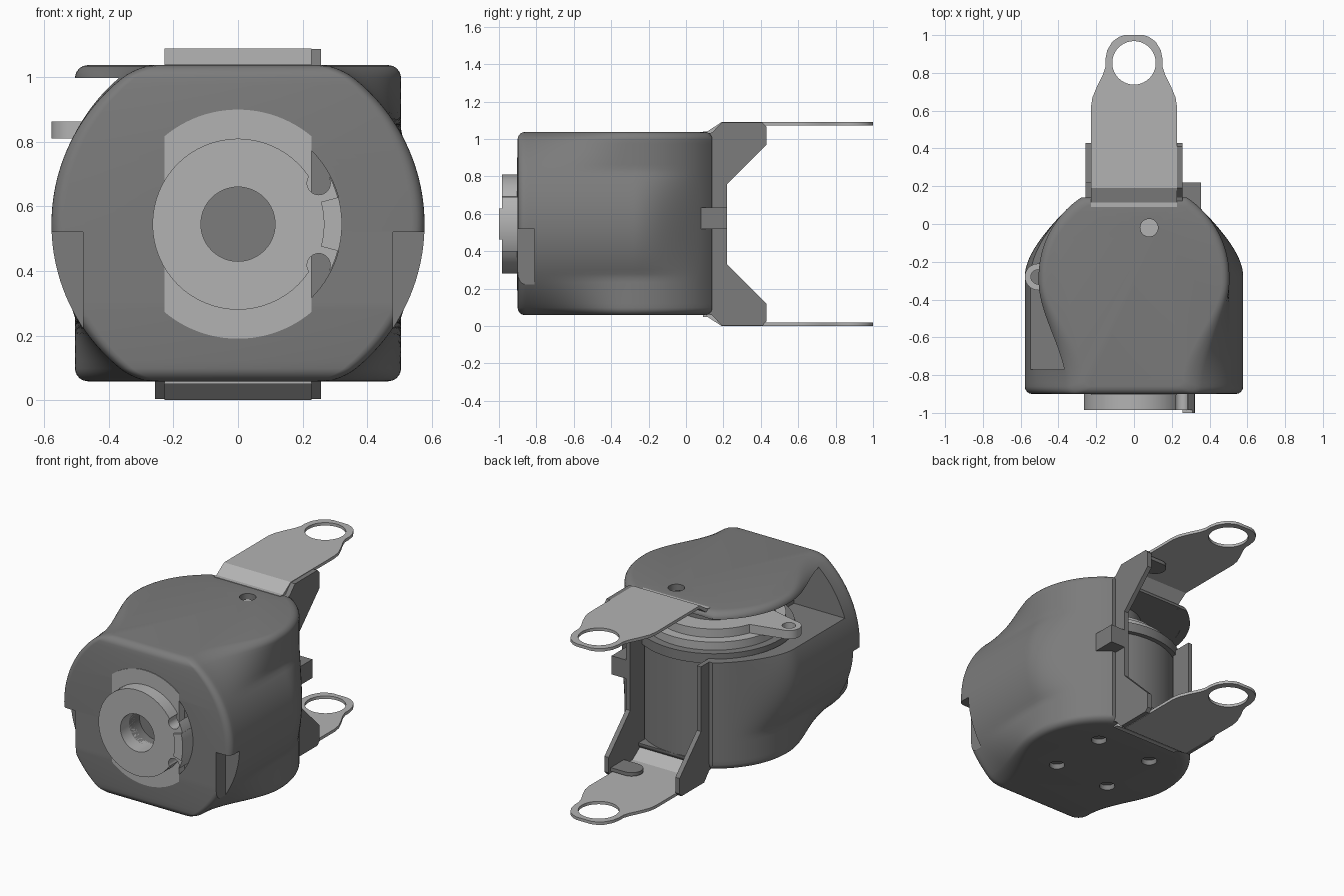
import bpy, bmesh
from math import sin, cos, pi, sqrt, radians

if "Cube" in bpy.data.objects:
    bpy.data.objects.remove(bpy.data.objects["Cube"])

ZC = 0.545          # barrel axis height
YC = -0.28          # motor axis


def material(name, v):
    m = bpy.data.materials.new(name)
    m.diffuse_color = (v, v, v, 1)
    m.use_nodes = True
    m.node_tree.nodes["Principled BSDF"].inputs["Base Color"].default_value = m.diffuse_color
    return m


DARK, LIGHT = material("dark_grey", 0.2), material("light_grey", 0.45)


def finish(name, bm, mat):
    bmesh.ops.recalc_face_normals(bm, faces=bm.faces)
    me = bpy.data.meshes.new(name)
    bm.to_mesh(me)
    bm.free()
    me.materials.append(mat)
    ob = bpy.data.objects.new(name, me)
    bpy.context.collection.objects.link(ob)
    return ob


def prism(name, pts, axis, lo, hi, mat=DARK):
    """Extrude a 2D outline along an axis."""
    place = {'x': lambda a, b, h: (h, a, b), 'y': lambda a, b, h: (a, h, b),
             'z': lambda a, b, h: (a, b, h)}[axis]
    bm = bmesh.new()
    rings = [[bm.verts.new(place(a, b, h)) for a, b in pts] for h in (lo, hi)]
    n = len(pts)
    for r in rings:
        bm.faces.new(r)
    for i in range(n):
        j = (i + 1) % n
        bm.faces.new((rings[0][i], rings[0][j], rings[1][j], rings[1][i]))
    return finish(name, bm, mat)


def arc(a, b, r, d0, d1, n=24):
    return [(a + r * cos(radians(d0 + (d1 - d0) * i / n)),
             b + r * sin(radians(d0 + (d1 - d0) * i / n))) for i in range(n + 1)]


def rod(name, a, b, r, axis, lo, hi, mat=DARK, n=64):
    return prism(name, arc(a, b, r, 0, 360, n)[:-1], axis, lo, hi, mat)


def box(name, x0, x1, y0, y1, z0, z1, mat=DARK):
    return prism(name, [(x0, y0), (x1, y0), (x1, y1), (x0, y1)], 'z', z0, z1, mat)


def boolean(ob, other, op='DIFFERENCE'):
    other.hide_render = True
    m = ob.modifiers.new("bool", 'BOOLEAN')
    m.operation, m.solver, m.object = op, 'EXACT', other
    bpy.context.view_layer.objects.active = ob
    bpy.ops.object.modifier_apply(modifier=m.name)
    bpy.data.objects.remove(other)


def smooth(t):
    t = min(1, max(0, t))
    return t * t * (3 - 2 * t)


def fillet(d, r=0.04):
    return r - sqrt(max(0, r * r - (r - d) ** 2)) if d < r else 0


# Housing: front barrel disc blended into an upright round drum
def half_width(y, z):
    wf = sqrt(0.578 ** 2 - (z - ZC) ** 2)
    if y < YC:
        w = wf if wf > 0.505 else wf + (0.505 - wf) * smooth((y + 0.86) / 0.56)
    else:
        w = sqrt(0.505 ** 2 - (y - YC) ** 2)
        w += max(0, wf - 0.505) * (1 - smooth((y - YC) / 0.36))
    return w - fillet(y + 0.9)


Z0, Z1, Y0, Y1 = 0.058, 1.038, -0.9, 0.14
near = [0, 0.003, 0.01, 0.02, 0.03, 0.04]
zs = [Z0 + d for d in near] + [Z0 + 0.04 + 0.9 * i / 40 for i in range(1, 40)]
zs += [Z1 - d for d in reversed(near)]
ys = [Y0 + d for d in near] + [Y0 + 0.04 + (Y1 - Y0 - 0.04) * i / 50 for i in range(1, 51)]
bm = bmesh.new()
rows = []
for z in zs:
    e = fillet(min(z - Z0, Z1 - z))
    side = []
    for y in ys:
        t = (y - Y0) / (Y1 - Y0)
        side.append((half_width(y, z) - e, y + e * (1 - 2 * t)))
    loop = side + [(-x, y) for x, y in reversed(side)]
    rows.append([bm.verts.new((x, y, z)) for x, y in loop])
n = len(rows[0])
for a, b in zip(rows, rows[1:]):
    for i in range(n):
        j = (i + 1) % n
        bm.faces.new((a[i], a[j], b[j], b[i]))
bm.faces.new(rows[0])
bm.faces.new(rows[-1])
body = finish("housing", bm, DARK)

# Housing openings
boolean(body, rod("cavity", 0, YC, 0.455, 'z', 0.1, 1.0))
boolean(body, box("rear_opening", -0.229, 0.229, -0.1, 0.3, 0.1, 1.0))
boolean(body, box("side_window", -0.7, -0.2, -0.77, 0.3, 0.73, 0.998))
for s in (-1, 1):
    boolean(body, box("side_step", *sorted((s * 0.48, s * 0.7)), -1, -0.81, 0, 0.52))
boolean(body, rod("lid_hole", 0.08, -0.02, 0.047, 'z', 0.95, 1.1, n=32))
for sx in (-1, 1):
    for sy in (-1, 1):
        boolean(body, rod("base_hole", sx * 0.19, YC + sy * 0.19, 0.045, 'z', 0, 0.15, n=32))
boolean(body, prism("front_recess", arc(0, ZC, 0.322, -46, 46), 'y', -1, -0.84))
boolean(body, rod("bore", 0, ZC, 0.115, 'y', -1, -0.8))

# Front plate, boss and locking segment
plate = prism("front_plate", arc(0, ZC, 0.355, 50, 130) + arc(0, ZC, 0.355, 230, 310),
              'y', -0.904, -0.85, LIGHT)
boss = rod("front_boss", 0, ZC, 0.265, 'y', -0.985, -0.86, LIGHT)
for ob in (plate, boss):
    boolean(ob, rod("bore", 0, ZC, 0.115, 'y', -1.1, -0.8))
lock = prism("lock_segment", arc(0, ZC, 0.32, -27, 27) + arc(0, ZC, 0.225, 27, -27),
             'y', -0.985, -0.86, LIGHT)
for ob in (lock, boss):
    for s in (-1, 1):
        boolean(ob, rod("notch", 0.25, ZC + s * 0.127, 0.036, 'y', -1.1, -0.8, n=32))
key = prism("lock_key", arc(0, ZC, 0.322, -15, 15) + arc(0, ZC, 0.266, 15, -15),
            'y', -1.0, -0.86, LIGHT)

# Motor, turntable and lever arm inside
rod("motor_can", 0, YC, 0.42, 'z', 0.09, 0.70)
rod("motor_ring", 0, YC, 0.448, 'z', 0.70, 0.76)
rod("turntable", 0, YC, 0.40, 'z', 0.76, 0.81, LIGHT)
rod("hub", 0, YC, 0.22, 'z', 0.81, 1.0)
lever = prism("lever_arm", arc(-0.508, YC, 0.07, 90, 270) + arc(0, YC, 0.34, 200, 520, 60),
              'z', 0.81, 0.863, LIGHT)
boolean(lever, rod("lever_hole", -0.508, YC, 0.038, 'z', 0.7, 0.95, n=32))

# Bracket cheeks at the back
lower = [(0.22, 0.33), (0.43, 0.12), (0.43, 0.025), (0.41, 0.003), (0.19, 0.003),
         (0.14, 0.058), (0.08, 0.07)]
upper = [(0.08, 1.02), (0.14, 1.035), (0.19, 1.087), (0.41, 1.087), (0.43, 1.065),
         (0.43, 0.97), (0.22, 0.76)]
prism("right_cheek", upper + lower, 'x', 0.228, 0.257)
prism("left_cheek", [(0.08, 0.73), (0.22, 0.73)] + lower, 'x', -0.257, -0.228)
box("side_clip", 0.24, 0.355, 0.07, 0.22, 0.52, 0.635)

# Two mounting tabs with eyelets, cranked out of the housing
half = [(0.228, 0.19), (0.228, 0.62), (0.22, 0.67), (0.195, 0.73), (0.165, 0.79), (0.152, 0.83),
        (0.152, 0.87), (0.142, 0.92), (0.115, 0.965), (0.08, 0.99), (0.05, 1.0)]
outline = half + [(-x, y) for x, y in reversed(half)]
tabs = []
for name, flip in (("top", False), ("bottom", True)):
    def f(z):
        return 1.09 - z if flip else z
    tab = prism(name + "_tab", outline, 'z', f(1.072), f(1.09), LIGHT)
    boolean(tab, rod("eyelet", 0, 0.853, 0.115, 'z', -0.1, 1.2))
    crank = [(0.21, 1.09), (0.19, 1.09), (0.115, 1.041), (0.09, 1.041), (0.09, 1.02),
             (0.122, 1.02), (0.197, 1.072), (0.21, 1.072)]
    prism(name + "_crank", [(y, f(z)) for y, z in crank], 'x', -0.228, 0.228, LIGHT)
    prism(name + "_tongue", [(0.24, 0.28), (0.24, 0.41)] + arc(0.13, 0.345, 0.065, 90, 270),
          'z', f(1.04), f(1.062))

# Smooth shading with crisp edges
bpy.ops.object.select_all(action='DESELECT')
for ob in bpy.context.collection.objects:
    ob.select_set(True)
bpy.context.view_layer.objects.active = body
bpy.ops.object.shade_smooth_by_angle(angle=radians(32))
